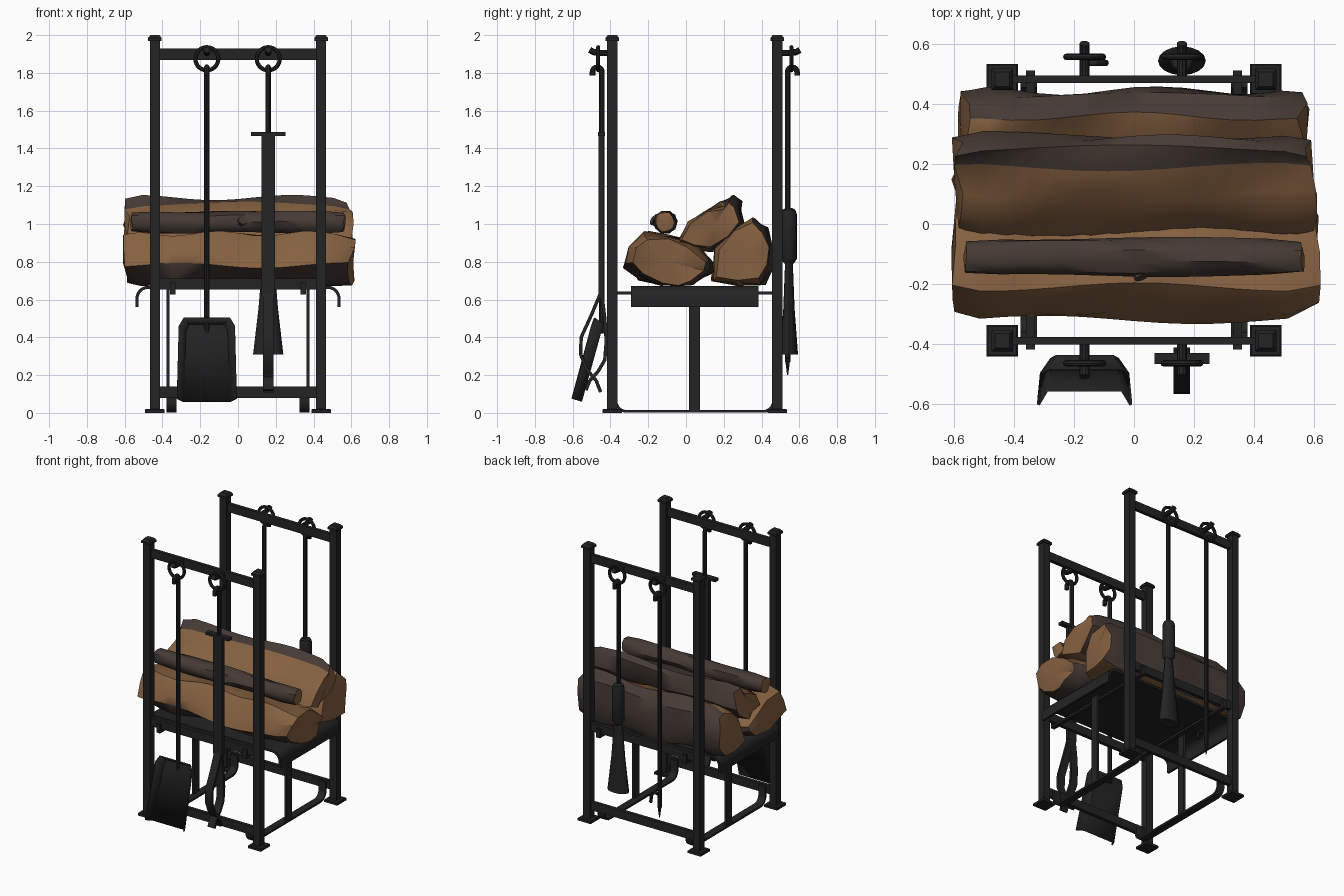
import bpy, bmesh, math, random
from mathutils import Vector

if "Cube" in bpy.data.objects:
    bpy.data.objects.remove(bpy.data.objects["Cube"])


def mat(name, col):
    m = bpy.data.materials.new(name)
    m.diffuse_color = (*col, 1)
    m.use_nodes = True
    m.node_tree.nodes["Principled BSDF"].inputs["Base Color"].default_value = m.diffuse_color
    return m


IRON = mat("black iron", (0.017, 0.017, 0.018))
WOOD = mat("split wood", (0.235, 0.118, 0.052))
BARK = mat("bark", (0.062, 0.043, 0.035))


def finish(bm, name, mats=(IRON,), angle=35):
    bmesh.ops.recalc_face_normals(bm, faces=bm.faces)
    me = bpy.data.meshes.new(name)
    bm.to_mesh(me)
    bm.free()
    ob = bpy.data.objects.new(name, me)
    bpy.context.collection.objects.link(ob)
    for m in mats:
        me.materials.append(m)
    bpy.ops.object.select_all(action='DESELECT')
    ob.select_set(True)
    bpy.context.view_layer.objects.active = ob
    bpy.ops.object.shade_smooth_by_angle(angle=math.radians(angle))
    return ob


def loft(name, rings, **kw):
    """Closed skin through rings of equal point count, capped at both ends."""
    bm = bmesh.new()
    vs = [[bm.verts.new(p) for p in r] for r in rings]
    n = len(vs[0])
    for a, b in zip(vs, vs[1:]):
        for i in range(n):
            bm.faces.new((a[i], a[(i + 1) % n], b[(i + 1) % n], b[i]))
    bm.faces.new(vs[0])
    bm.faces.new(vs[-1])
    return finish(bm, name, **kw)


def square(x, y, z, h):
    return [(x - h, y - h, z), (x + h, y - h, z), (x + h, y + h, z), (x - h, y + h, z)]


def box(name, x0, x1, y0, y1, z0, z1):
    return loft(name, [[(x0, y0, z), (x1, y0, z), (x1, y1, z), (x0, y1, z)] for z in (z0, z1)])


def lathe(name, x, y, prof, n=16):
    """prof: (z, x radius, y radius)"""
    return loft(name, [[(x + rx * math.cos(2 * math.pi * i / n), y + ry * math.sin(2 * math.pi * i / n), z)
                        for i in range(n)] for z, rx, ry in prof])


def tube(name, pts, r, n=10):
    """Round bar through 3D points."""
    pts = [Vector(p) for p in pts]
    rings = []
    up = None
    for i, p in enumerate(pts):
        d = (pts[min(i + 1, len(pts) - 1)] - pts[max(i - 1, 0)]).normalized()
        up = up or d.orthogonal()
        up = (up - d * up.dot(d)).normalized()
        side = d.cross(up)
        rings.append([p + r * (up * math.cos(2 * math.pi * k / n) + side * math.sin(2 * math.pi * k / n))
                      for k in range(n)])
    return loft(name, rings)


def strip(name, pts, t, w, centre, axis):
    """Flat bar following a 2D path, width along axis x (path yz) or y (path xz)."""
    pts = [Vector(p) for p in pts]
    rings = []
    for i, p in enumerate(pts):
        a = (p - pts[i - 1]).normalized() if i else None
        b = (pts[i + 1] - p).normalized() if i < len(pts) - 1 else None
        a, b = a or b, b or a
        nrm = Vector((-(a + b).y, (a + b).x)).normalized()
        nrm *= (t / 2) / max(0.4, nrm.dot(Vector((-a.y, a.x))))
        ring = []
        for q, s in ((p + nrm, -1), (p + nrm, 1), (p - nrm, 1), (p - nrm, -1)):
            c = centre + s * w / 2
            ring.append((c, q.x, q.y) if axis == 'x' else (q.x, c, q.y))
        rings.append(ring)
    return loft(name, rings)


def arc(cx, cz, r, a0, a1, n=6):
    return [(cx + r * math.cos(math.radians(a0 + (a1 - a0) * i / n)),
             cz + r * math.sin(math.radians(a0 + (a1 - a0) * i / n))) for i in range(n + 1)]


# Upright frames: posts, feet, caps and rails
PX, ENDS = 0.44, (("front", -0.39, -1), ("back", 0.483, 1))
for label, y, s in ENDS:
    for side, x in (("left", -PX), ("right", PX)):
        loft(f"{label}_{side}_post", [square(x, y, z, h) for z, h in (
            (0, .052), (.016, .052), (.02, .048), (.02, .027), (1.97, .027), (1.97, .036), (1.985, .036), (2, .024))])
    for part, z0, z1 in (("bottom", .08, .14), ("tray", .652, .712), ("top", 1.868, 1.928)):
        box(f"{label}_{part}_rail", -PX, PX, y - .0125, y + .0125, z0, z1)

# Floor straps, struts and tray bearers on both sides
for side, s in (("left", -1), ("right", 1)):
    strip(f"{side}_floor_strap", [(-.37, .13)] + arc(-.315, .063, .055, 180, 270) + arc(.408, .063, .055, 270, 360)
          + [(.463, .13)], .014, .055, s * .352, 'x')
    box(f"{side}_strut", s * .37 - .008, s * .37 + .008, .015, .075, .01, .655)
    strip(f"{side}_tray_bearer", [(-.411, .69), (-.411, .635), (.504, .635), (.504, .69)], .016, .03, s * .345, 'x')

# Tray with ends rolled down
strip("tray", [(-.535, .56)] + arc(-.475, .605, .06, 180, 90) + arc(.475, .605, .06, 90, 0) + [(.535, .56)],
      .016, .675, .0475, 'y')

# Hanging gear: pegs, rings and crooked rods
TOOLS = (("shovel", -.165, 0, .42), ("tongs", .16, 0, 1.4), ("poker", -.165, 1, .27), ("brush", .16, 1, 1.05))
for tool, x, e, low in TOOLS:
    _, y, s = ENDS[e]
    tube(f"{tool}_peg", [(x, y, 1.905), (x, y + s * .06, 1.905), (x, y + s * .1, 1.91), (x, y + s * .12, 1.922)], .017)
    bpy.ops.mesh.primitive_torus_add(major_segments=28, minor_segments=8, major_radius=.061, minor_radius=.011,
                                     location=(x, y + s * .075, 1.875), rotation=(math.pi / 2, 0, 0))
    ring = bpy.context.object
    ring.name = f"{tool}_ring"
    ring.data.materials.append(IRON)
    bpy.ops.object.shade_smooth_by_angle(angle=math.radians(40))
    crook = [(x, y + s * u, z) for u, z in arc(.08, 1.805, .025, 180, 0, 8)]
    tube(f"{tool}_rod", [(x, y + s * .055, low)] + crook + [(x, y + s * .105, 1.785)], .015)

# Shovel pan, open at the front and the bottom
bm = bmesh.new()
floor = [(-.125, -.555, .06), (-.112, -.452, .43), (-.095, -.442, .47),
         (.095, -.442, .47), (.112, -.452, .43), (.125, -.555, .06)]
rim = [(-.155, -.604, .075), (-.145, -.5, .46), (-.12, -.486, .502),
       (.12, -.486, .502), (.145, -.5, .46), (.155, -.604, .075)]
f, r = [[bm.verts.new((x - .165, y, z)) for x, y, z in pts] for pts in (floor, rim)]
bm.faces.new(f)
for i in range(5):
    bm.faces.new((f[i], r[i], r[i + 1], f[i + 1]))
pan = finish(bm, "shovel_pan")
sol = pan.modifiers.new("thickness", 'SOLIDIFY')
sol.thickness, sol.offset = .01, 0

# Tongs: flat shank, crossbar and two crossing jaws
box("tongs_shank", .125, .195, -.462, -.435, .62, 1.475)
box("tongs_crossbar", .068, .252, -.467, -.43, 1.466, 1.486)
for jaw, path in (("inner", [(-.447, .64), (-.43, .5), (-.422, .38), (-.43, .28), (-.465, .22), (-.51, .17), (-.53, .12)]),
                  ("outer", [(-.45, .64), (-.5, .52), (-.555, .4), (-.558, .31), (-.525, .23), (-.475, .17), (-.452, .11)])):
    strip(f"tongs_{jaw}_jaw", path, .018, .055, .16, 'x')

# Poker tip and barb, brush ferrule and bristles
YB = .483 + .055
lathe("poker_tip", -.165, YB, [(.2, .003, .003), (.29, .015, .015)], 10)
tube("poker_barb", [(-.165, YB, .36), (-.125, YB, .37), (-.1, YB, .34), (-.095, YB, .29)], .011)
lathe("brush_ferrule", .16, .545, [(.79, .025, .025), (.815, .042, .042), (1.05, .042, .042), (1.075, .034, .034),
                                   (1.085, .015, .015)])
lathe("brush_bristles", .16, .545, [(.31, .08, .048), (.55, .052, .03), (.81, .03, .02)])


def log(name, sec, bark, x0, x1, seed, wob=.014, steps=14, ends=.025):
    """Split log: yz section swept along x with gentle waves; listed section edges are bark."""
    rnd = random.Random(seed)
    n = len(sec)
    cy, cz = sum(p[0] for p in sec) / n, sum(p[1] for p in sec) / n
    waves = [[(rnd.uniform(4, 13), rnd.uniform(0, 6.3)) for _ in range(2)] for _ in sec]
    bm = bmesh.new()
    rings = []
    for k in range(steps + 1):
        t = k / steps
        end = k in (0, steps)
        sc = .87 if end else 1
        ring = []
        for i, (y, z) in enumerate(sec):
            x = x0 + (x1 - x0) * t + (rnd.uniform(-ends, ends) if end else 0)
            (fa, pa), (fb, pb) = waves[i]
            dy, dz = wob * math.sin(fa * x + pa), wob * math.sin(fb * x + pb)
            ring.append(bm.verts.new((x, cy + (y - cy) * sc + dy, max(.672, cz + (z - cz) * sc + dz))))
        rings.append(ring)
    for a, b in zip(rings, rings[1:]):
        for i in range(n):
            bm.faces.new((a[i], a[(i + 1) % n], b[(i + 1) % n], b[i])).material_index = int(i in bark)
    for ring, x in ((rings[0], x0 - .01), (rings[-1], x1 + .01)):
        c = bm.verts.new((x, cy, cz))
        for i in range(n):
            bm.faces.new((ring[i], ring[(i + 1) % n], c))
    return finish(bm, name, (WOOD, BARK), 40)


# Stacked logs
log("front_log", [(-.32, .78), (-.29, .87), (-.21, .95), (-.08, .93), (.03, .9), (.13, .81), (.135, .755), (.05, .69),
                  (-.03, .672), (-.14, .685), (-.24, .715)], {5, 6, 7, 8, 9, 10}, -.6, .6, 3)
log("back_log", [(.145, .71), (.165, .88), (.26, .965), (.36, 1.02), (.425, .97), (.445, .87), (.445, .76), (.41, .69),
                 (.27, .68)], {3, 4, 5, 6}, -.57, .57, 5)
log("top_log", [(-.045, .89), (.02, 1.0), (.1, 1.06), (.19, 1.105), (.25, 1.14), (.285, 1.11), (.295, 1.0), (.22, .92),
                (.14, .865), (.04, .875)], {3, 4, 5, 6, 7}, -.59, .59, 8)
log("branch", [(-.11 + .062 * math.cos(a * math.pi / 5), 1.01 + .058 * math.sin(a * math.pi / 5)) for a in range(10)],
    set(range(10)), -.56, .56, 4, .005, 10, .008)
knot = tube("branch_knot", [(.0, -.12, 1.0), (.015, -.155, 1.01), (.025, -.18, 1.02)], .024, 8)
knot.data.materials[0] = BARK
